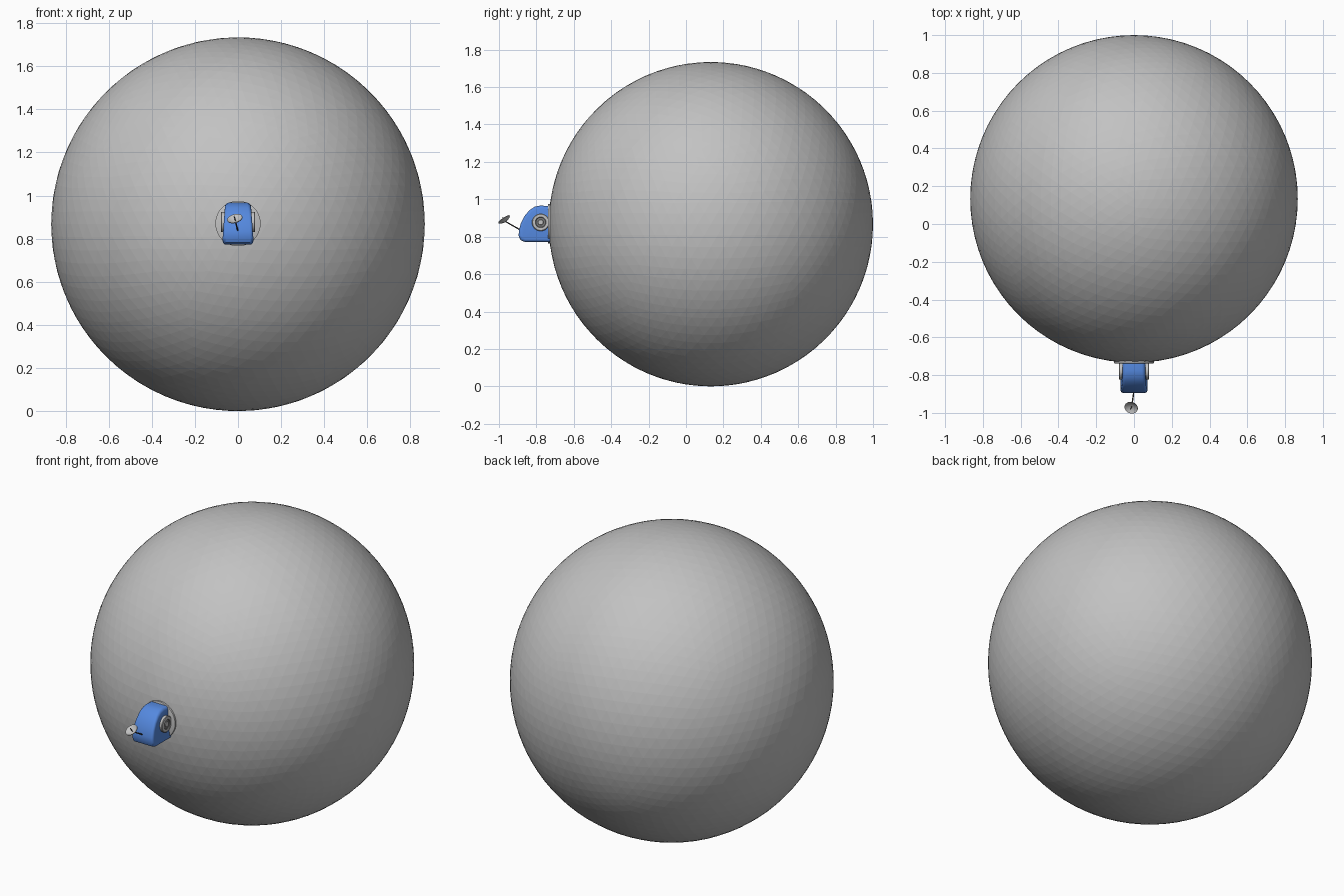
import bpy, bmesh, math
from mathutils import Vector, Matrix

if "Cube" in bpy.data.objects:
    bpy.data.objects.remove(bpy.data.objects["Cube"])


def material(name, r, g, b):
    m = bpy.data.materials.new(name)
    m.diffuse_color = (r, g, b, 1)
    m.use_nodes = True
    m.node_tree.nodes["Principled BSDF"].inputs["Base Color"].default_value = m.diffuse_color
    return m


GREY = material("light grey", 0.54, 0.54, 0.54)
DARK = material("dark grey", 0.2, 0.2, 0.2)
BLUE = material("blue", 0.09, 0.25, 0.74)
BLACK = material("near black", 0.05, 0.05, 0.05)


def finish(bm, name, mats, smooth=None):
    bmesh.ops.recalc_face_normals(bm, faces=bm.faces)
    me = bpy.data.meshes.new(name)
    bm.to_mesh(me)
    bm.free()
    ob = bpy.data.objects.new(name, me)
    bpy.context.collection.objects.link(ob)
    for m in mats:
        me.materials.append(m)
    if smooth:
        bpy.ops.object.select_all(action='DESELECT')
        ob.select_set(True)
        bpy.context.view_layer.objects.active = ob
        bpy.ops.object.shade_smooth_by_angle(angle=math.radians(smooth))
    return ob


def lathe(name, profile, origin, axis, mats, steps=32, dark=None, smooth=35):
    """Spin (radius, height) points round an axis; 'dark' holds segment numbers for material 1."""
    bm = bmesh.new()
    rings = []
    for r, h in profile:
        if r == 0:
            rings.append([bm.verts.new((0, 0, h))] * steps)
        else:
            rings.append([bm.verts.new((r * math.cos(2 * math.pi * i / steps),
                                        r * math.sin(2 * math.pi * i / steps), h))
                          for i in range(steps)])
    for k in range(len(rings) - 1):
        for i in range(steps):
            j = (i + 1) % steps
            loop = [rings[k][i], rings[k][j], rings[k + 1][j], rings[k + 1][i]]
            f = bm.faces.new(list(dict.fromkeys(loop)))
            f.material_index = 1 if dark and k in dark else 0
    rot = Vector(axis).to_track_quat('Z', 'Y').to_matrix().to_4x4()
    bmesh.ops.transform(bm, matrix=Matrix.Translation(origin) @ rot, verts=bm.verts)
    return finish(bm, name, mats, smooth)


def rod(name, a, b, r, mat):
    a, b = Vector(a), Vector(b)
    n = (b - a).length
    lathe(name, [(0, 0), (r, 0), (r, n), (0, n)], a, b - a, [mat], 10)


# Big faceted globe
R = 0.867
bm = bmesh.new()
bmesh.ops.create_icosphere(bm, subdivisions=5, radius=R,
                           matrix=Matrix.Translation((0, 1 - R, R)))
finish(bm, "globe", [GREY])

# Thin mounting plate where the pod meets the globe
lathe("mounting_plate", [(0, -0.02), (0.105, -0.02), (0.105, 0.002), (0.1, 0.004), (0, 0.004)],
      (0, -0.735, 0.87), (0, -1, 0), [GREY], 48)

# Blue pod: side profile (y, z) extruded across x, narrowing towards the top
outline = [(-0.725, 0.772), (-0.862, 0.772), (-0.885, 0.782), (-0.895, 0.805), (-0.893, 0.835),
           (-0.882, 0.875), (-0.862, 0.912), (-0.836, 0.943), (-0.808, 0.961),
           (-0.775, 0.967), (-0.725, 0.962)]
bm = bmesh.new()
sides = []
for s in (-1, 1):
    verts = []
    for y, z in outline:
        t = max(0, (z - 0.83) / 0.137)
        verts.append(bm.verts.new((s * (0.071 - 0.014 * t * t), y, z)))
    sides.append(verts)
n = len(outline)
for i in range(n):
    j = (i + 1) % n
    bm.faces.new((sides[0][i], sides[0][j], sides[1][j], sides[1][i]))
rims = []
for verts in sides:
    bm.faces.new(verts)
    rims += [bm.edges.get((verts[i], verts[i + 1])) for i in range(n - 1)]
bmesh.ops.bevel(bm, geom=rims, offset=0.016, segments=4, profile=0.5,
                affect='EDGES', clamp_overlap=True)
finish(bm, "pod", [BLUE], 40)

# Round side hubs with a darker recessed ring
for side, s in (("left", -1), ("right", 1)):
    lathe(side + "_hub",
          [(0, -0.02), (0.044, -0.02), (0.047, 0), (0.047, 0.009), (0.043, 0.012),
           (0.029, 0.012), (0.026, 0.008), (0.015, 0.008), (0.013, 0.011), (0, 0.011)],
          (s * 0.068, -0.777, 0.877), (s, 0, 0), [GREY, DARK], 32, dark=(5, 6))

# Antenna: mast, dish and feed
aim = Vector((-0.22, -0.54, 0.82)).normalized()
centre = Vector((-0.013, -0.968, 0.886))
rod("antenna_mast", (0, -0.88, 0.833), centre - aim * 0.006, 0.0035, BLACK)
bowl = [(0.036 * k / 6, 0.014 * (k / 6) ** 2 - 0.007) for k in range(7)]
inner = [(r, h + 0.003) for r, h in reversed(bowl)]
lathe("dish", bowl + inner, centre, aim, [GREY], 28)
rod("dish_feed", centre - aim * 0.004, centre + aim * 0.024, 0.002, BLACK)
